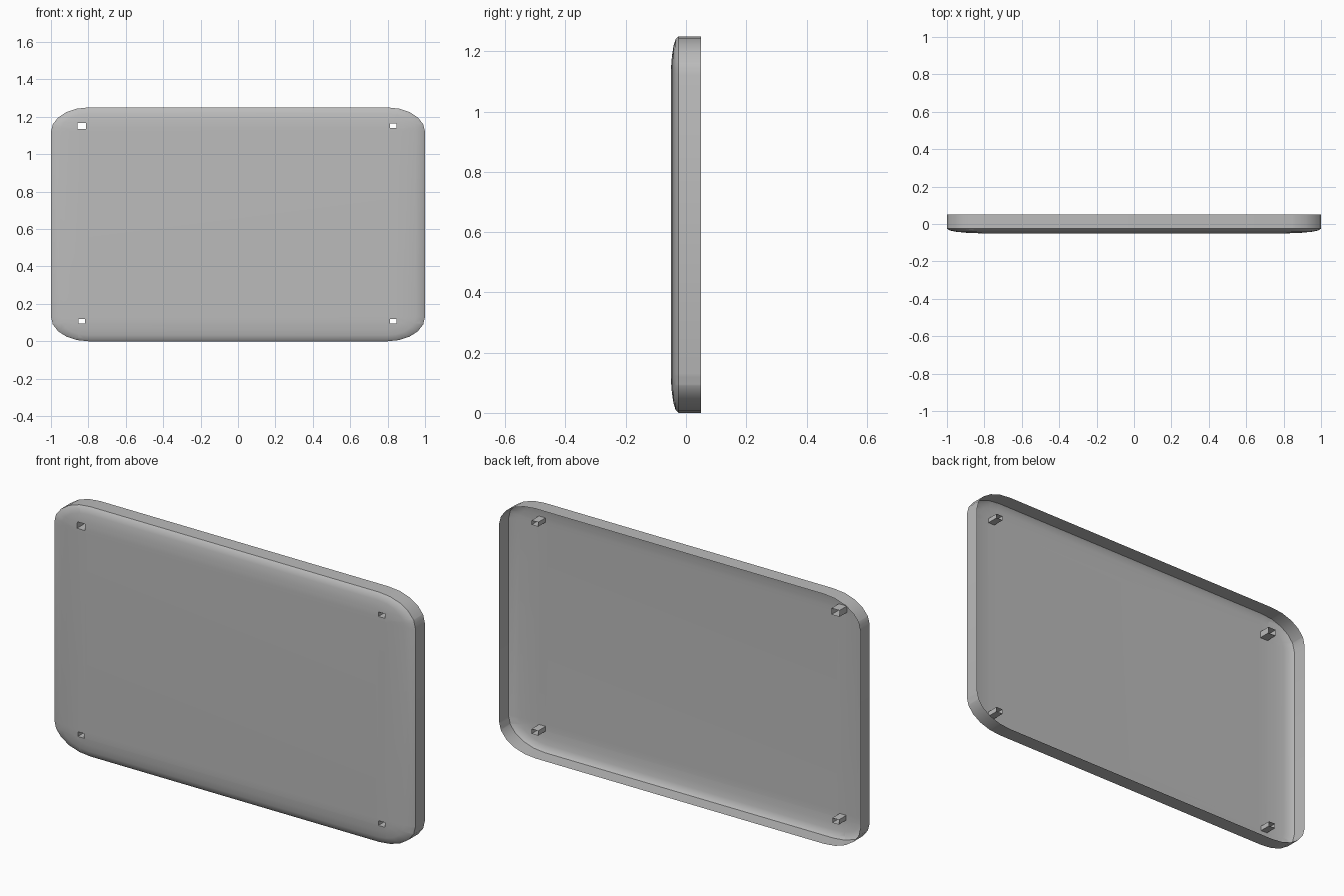
import bpy, bmesh, math
from mathutils import Vector

cube = bpy.data.objects.get("Cube")
if cube:
    bpy.data.objects.remove(cube)

HALF_W, HEIGHT = 1.0, 1.25
RX, RZ = 0.2, 0.13              # corner radii
BACK, EDGE, FRONT = 0.05, -0.025, -0.05
TUBE_END = 0.01
CORNER_STEPS = 5

grey = bpy.data.materials.new("light grey")
grey.use_nodes = True
colour = (0.5, 0.5, 0.5, 1)
grey.diffuse_color = colour
grey.node_tree.nodes["Principled BSDF"].inputs["Base Color"].default_value = colour

bm = bmesh.new()


def ring(scale, y):
    """Rounded rectangle whose corner arcs shrink with scale."""
    verts = []
    for quarter, (sx, sz) in enumerate([(1, 1), (-1, 1), (-1, -1), (1, -1)]):
        for i in range(CORNER_STEPS + 1):
            a = (quarter + i / CORNER_STEPS) * math.pi / 2
            x = sx * (HALF_W - RX) + RX * scale * math.cos(a)
            z = HEIGHT / 2 + sz * (HEIGHT / 2 - RZ) + RZ * scale * math.sin(a)
            verts.append(bm.verts.new((x, y, z)))
    return verts


# Open-backed shell: straight rim, domed edge, flat front
rings = [ring(1, BACK)]
for s in (1, 0.92, 0.75, 0.5, 0.25, 0):
    rings.append(ring(s, EDGE + (FRONT - EDGE) * math.sqrt(1 - s * s)))
for a, b in zip(rings, rings[1:]):
    n = len(a)
    for i in range(n):
        j = (i + 1) % n
        bm.faces.new((a[i], a[j], b[j], b[i]))
bm.faces.new([rings[-1][q * (CORNER_STEPS + 1)] for q in range(4)])
bmesh.ops.remove_doubles(bm, verts=bm.verts, dist=0.0001)

# Rectangular slots near the corners: x, z, half width, half height
slots = [(-0.835, 1.152, 0.022, 0.016), (0.83, 1.152, 0.018, 0.011),
         (-0.835, 0.107, 0.018, 0.012), (0.83, 0.107, 0.018, 0.012)]


def near(face, slot, margin):
    c = face.calc_center_median()
    return (abs(c.x - slot[0]) < slot[2] + margin and
            abs(c.z - slot[1]) < slot[3] + margin and c.y < EDGE)


for x, z, w, h in slots:
    for co, no in (((x - w, 0, z), (1, 0, 0)), ((x + w, 0, z), (1, 0, 0)),
                   ((x, 0, z - h), (0, 0, 1)), ((x, 0, z + h), (0, 0, 1))):
        bmesh.ops.bisect_plane(bm, geom=bm.verts[:] + bm.edges[:] + bm.faces[:],
                               plane_co=co, plane_no=no, dist=0.00001)
holes = [f for f in bm.faces if any(near(f, s, 0) for s in slots)]
bmesh.ops.delete(bm, geom=holes, context='FACES')
bmesh.ops.recalc_face_normals(bm, faces=bm.faces)

# Tubes running back from the slots
edges = [e for e in bm.edges if e.is_boundary and e.verts[0].co.y < 0]
out = bmesh.ops.extrude_edge_only(bm, edges=edges)
for v in out["geom"]:
    if isinstance(v, bmesh.types.BMVert):
        v.co.y = TUBE_END
bmesh.ops.recalc_face_normals(bm, faces=bm.faces)

# Face the shell outwards
front = min(bm.faces, key=lambda f: (f.calc_center_median() - Vector((0, FRONT, HEIGHT / 2))).length)
if front.normal.y > 0:
    bmesh.ops.reverse_faces(bm, faces=bm.faces)

mesh = bpy.data.meshes.new("back_cover")
bm.to_mesh(mesh)
bm.free()
mesh.materials.append(grey)
cover = bpy.data.objects.new("back_cover", mesh)
bpy.context.collection.objects.link(cover)
bpy.ops.object.select_all(action='DESELECT')
cover.select_set(True)
bpy.context.view_layer.objects.active = cover
bpy.ops.object.shade_smooth_by_angle(angle=math.radians(30))
